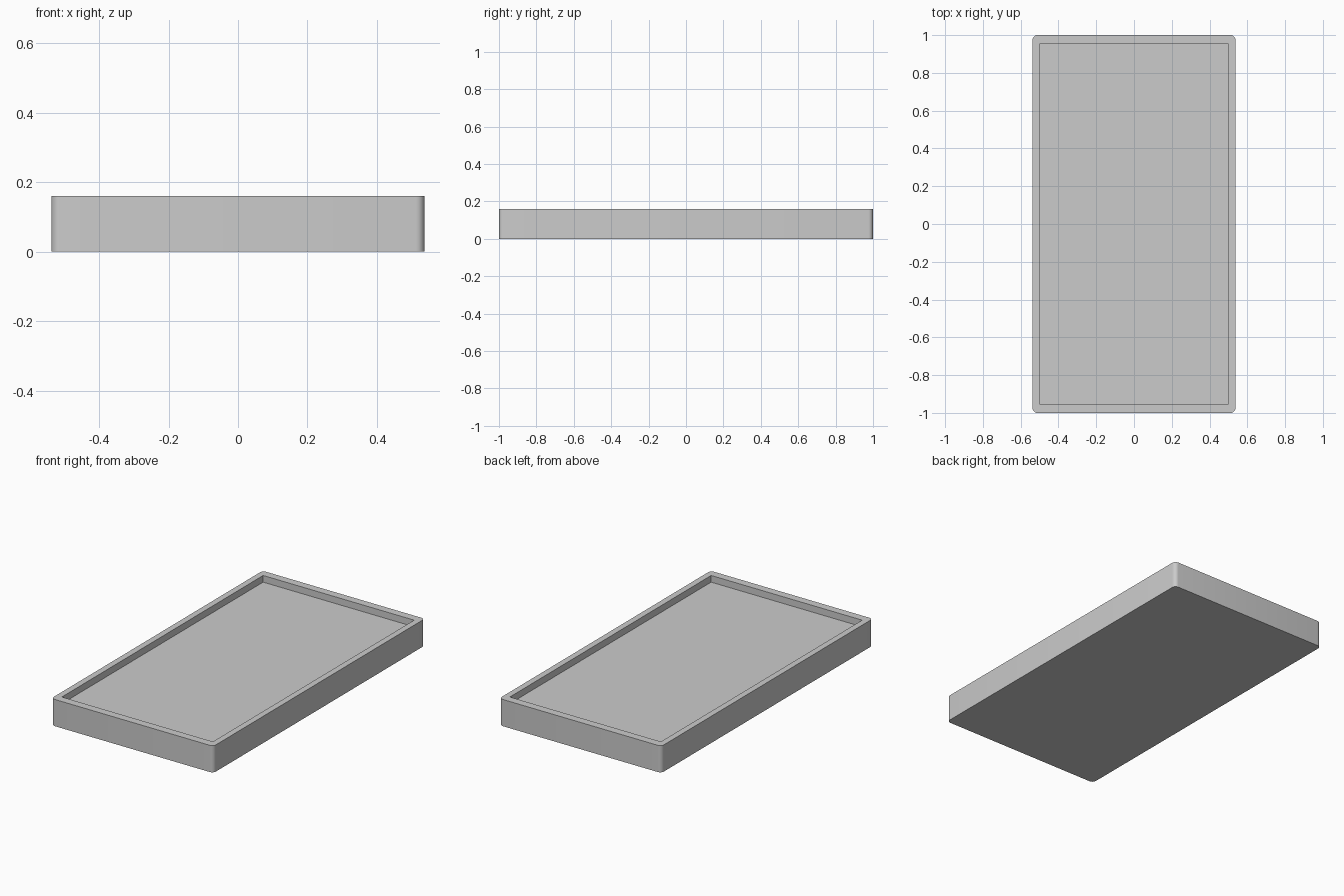
import bpy, bmesh
from math import sin, cos, pi

if "Cube" in bpy.data.objects:
    bpy.data.objects.remove(bpy.data.objects["Cube"])

HX, HY, H = 0.537, 1.0, 0.16      # outer half sizes and height
IX, IY, FLOOR = 0.5, 0.952, 0.12  # recess half sizes and floor level
R, SEG = 0.025, 6                 # outer corner rounding


def outline(hx, hy, r):
    """Rectangle with rounded corners, counter-clockwise."""
    pts = []
    for k, (sx, sy) in enumerate([(1, 1), (-1, 1), (-1, -1), (1, -1)]):
        for i in range(SEG + 1):
            a = k * pi / 2 + i / SEG * pi / 2
            pts.append((sx * (hx - r) + r * cos(a), sy * (hy - r) + r * sin(a)))
    return pts


def ring(bm, pts, z):
    return [bm.verts.new((x, y, z)) for x, y in pts]


def bridge(bm, a, b):
    n = len(a)
    for i in range(n):
        j = (i + 1) % n
        bm.faces.new((a[i], a[j], b[j], b[i]))


bm = bmesh.new()

# Outer wall and underside
outer = outline(HX, HY, R)
bottom = ring(bm, outer, 0)
top = ring(bm, outer, H)
bm.faces.new(bottom[::-1])
bridge(bm, bottom, top)

# Sharp-cornered recess: walls and floor
inner = [(IX, IY), (-IX, IY), (-IX, -IY), (IX, -IY)]
rim = ring(bm, inner, H)
floor = ring(bm, inner, FLOOR)
bridge(bm, rim, floor)
bm.faces.new(floor)

# Flat rim: a fan at each corner, a quad along each side
n = SEG + 1
for k in range(4):
    for i in range(SEG):
        bm.faces.new((top[k * n + i], top[k * n + i + 1], rim[k]))
    m = (k + 1) % 4
    bm.faces.new((top[k * n + SEG], top[m * n], rim[m], rim[k]))

bmesh.ops.recalc_face_normals(bm, faces=bm.faces)
mesh = bpy.data.meshes.new("tray")
bm.to_mesh(mesh)
bm.free()

tray = bpy.data.objects.new("tray", mesh)
bpy.context.collection.objects.link(tray)
bpy.context.view_layer.objects.active = tray
tray.select_set(True)
bpy.ops.object.shade_smooth_by_angle()
